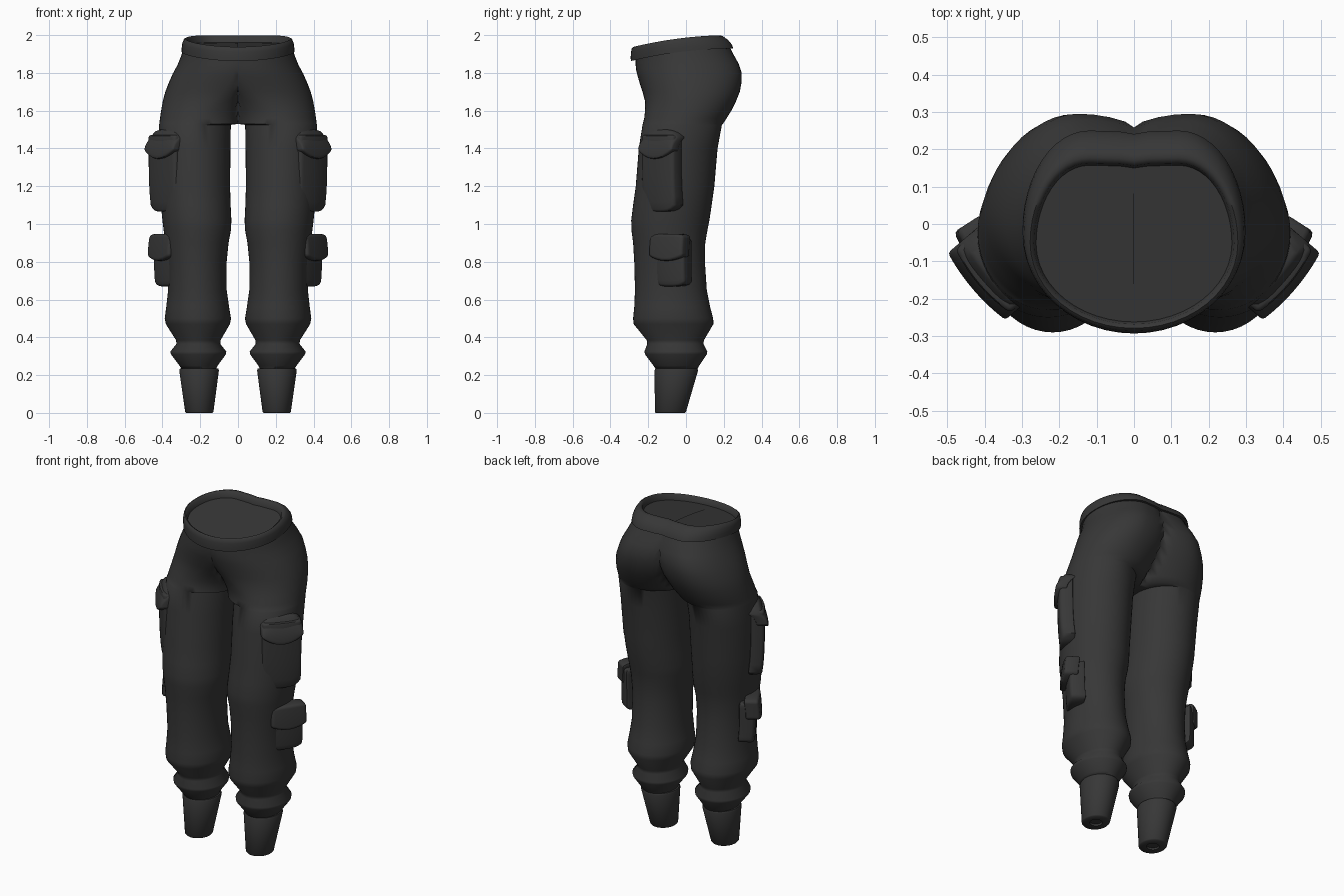
import bpy, bmesh, math
from mathutils import Vector

cube = bpy.data.objects.get("Cube")
if cube:
    bpy.data.objects.remove(cube, do_unlink=True)

SEGMENTS = 48

cloth = bpy.data.materials.new("charcoal cloth")
cloth.use_nodes = True
colour = (0.038, 0.038, 0.038, 1)
cloth.diffuse_color = colour
shader = next(n for n in cloth.node_tree.nodes if n.type == 'BSDF_PRINCIPLED')
shader.inputs["Base Color"].default_value = colour
shader.inputs["Roughness"].default_value = 0.8


def finish(name, bm, angle=60):
    """Turn a right-hand half into a mirrored, smooth shaded object."""
    mesh = bpy.data.meshes.new(name)
    bm.to_mesh(mesh)
    bm.free()
    mesh.materials.append(cloth)
    obj = bpy.data.objects.new(name, mesh)
    bpy.context.collection.objects.link(obj)
    bpy.ops.object.select_all(action='DESELECT')
    obj.select_set(True)
    bpy.context.view_layer.objects.active = obj
    bpy.ops.object.shade_smooth_by_angle(angle=math.radians(angle))
    mirror = obj.modifiers.new("Mirror", 'MIRROR')
    mirror.merge_threshold = 0.0005
    return obj


def ring(z, x_in, x_out, front, back, mid_front=None, mid_back=None, tilt=0):
    """Cross-section whose front and back peaks may sit at different x."""
    middle = (x_in + x_out) / 2
    mid_front = middle if mid_front is None else mid_front
    mid_back = middle if mid_back is None else mid_back
    points = []
    for i in range(SEGMENTS):
        t = math.tau * i / SEGMENTS
        c, s = math.cos(t), math.sin(t)
        mid = mid_back if s > 0 else mid_front
        x = mid + c * (x_out - mid if c > 0 else mid - x_in)
        y = (front + back) / 2 + s * (back - front) / 2
        dip = tilt * 0.065 * ((0.24 - y) / 0.53) ** 2
        points.append((max(x, 0), y, z - dip))
    return points


def loft(name, rows, cap_bottom=True, cap_top=True):
    """Skin rings from the bottom up, leaving the centre plane open."""
    bm = bmesh.new()
    rings = [[bm.verts.new(p) for p in ring(*row)] for row in rows]
    for low, high in zip(rings, rings[1:]):
        for i in range(SEGMENTS):
            j = (i + 1) % SEGMENTS
            quad = (low[i], low[j], high[j], high[i])
            if max(v.co.x for v in quad) > 1e-6:
                bm.faces.new(quad)
    if cap_bottom:
        bm.faces.new(rings[0][::-1])
    if cap_top:
        bm.faces.new(rings[-1])
    bmesh.ops.delete(bm, geom=[v for v in bm.verts if not v.link_faces], context='VERTS')
    return finish(name, bm)


def slab(name, centre, normal, half_width, depth, top, bottom, outward, bevel=0.012):
    """Padded panel: top, bottom and outward are functions of the panel position."""
    n = Vector(normal).normalized()
    across = Vector((-n.y, n.x, 0))
    cols, steps = 10, 8
    bm = bmesh.new()
    grid = []
    for i in range(cols + 1):
        u = 2 * i / cols - 1
        line = []
        for j in range(steps + 1):
            s = j / steps
            p = Vector(centre) + across * u * half_width + n * outward(u, s)
            p.z = top(u) + (bottom(u) - top(u)) * s
            line.append(bm.verts.new(p))
        grid.append(line)
    for a, b in zip(grid, grid[1:]):
        for j in range(steps):
            bm.faces.new((a[j], a[j + 1], b[j + 1], b[j]))
    # thicken towards the leg
    result = bmesh.ops.extrude_face_region(bm, geom=bm.faces[:], use_keep_orig=True)
    moved = [v for v in result["geom"] if isinstance(v, bmesh.types.BMVert)]
    bmesh.ops.translate(bm, verts=moved, vec=-n * depth)
    bmesh.ops.recalc_face_normals(bm, faces=bm.faces[:])
    sharp = [e for e in bm.edges if e.calc_face_angle(0) > math.radians(50)]
    bmesh.ops.bevel(bm, geom=sharp, offset=bevel, segments=2, profile=0.5,
                    affect='EDGES', clamp_overlap=True)
    return finish(name, bm, 45)


# Legs from ankle to crotch: z, inner x, outer x, front y, back y
leg_rows = [
    (0.235, 0.115, 0.3, -0.163, 0.062),
    (0.25, 0.108, 0.31, -0.172, 0.07),
    (0.31, 0.064, 0.355, -0.217, 0.11),
    (0.325, 0.062, 0.358, -0.22, 0.113),
    (0.365, 0.094, 0.326, -0.205, 0.092),
    (0.385, 0.092, 0.328, -0.208, 0.095),
    (0.47, 0.043, 0.382, -0.277, 0.145),
    (0.5, 0.037, 0.388, -0.28, 0.144),
    (0.56, 0.047, 0.38, -0.274, 0.128),
    (0.65, 0.06, 0.37, -0.27, 0.11),
    (0.8, 0.06, 0.375, -0.274, 0.1),
    (0.9, 0.05, 0.385, -0.28, 0.102),
    (0.97, 0.037, 0.394, -0.289, 0.114),
    (1.02, 0.035, 0.4, -0.29, 0.124),
    (1.1, 0.039, 0.408, -0.28, 0.136),
    (1.2, 0.042, 0.414, -0.266, 0.15),
    (1.4, 0.04, 0.42, -0.25, 0.167),
    (1.525, 0.038, 0.418, -0.23, 0.19),
]

# Hips: as above, then x of the front peak, x of the back peak, waist tilt
hip_rows = [
    (1.53, -0.012, 0.417, 0.215, 0.21, -0.229, 0.195),
    (1.56, -0.025, 0.413, 0.21, 0.2, -0.221, 0.215),
    (1.6, -0.05, 0.407, 0.18, 0.19, -0.217, 0.24),
    (1.65, -0.08, 0.398, 0.13, 0.18, -0.217, 0.265),
    (1.7, -0.12, 0.385, 0.08, 0.17, -0.23, 0.285),
    (1.75, -0.15, 0.366, 0.05, 0.16, -0.245, 0.294, 0.1),
    (1.8, -0.18, 0.345, 0.03, 0.15, -0.256, 0.295, 0.3),
    (1.85, -0.22, 0.32, 0.02, 0.13, -0.264, 0.278, 0.6),
    (1.9, -0.25, 0.302, 0, 0.11, -0.267, 0.25, 0.9),
    (1.945, -0.25, 0.288, 0, 0.1, -0.267, 0.228, 1),
]
hip_rows = [(z, a, b, f, k, mf, mb, *t) for z, a, b, mf, mb, f, k, *t in hip_rows]
loft("trousers", leg_rows + hip_rows, cap_top=False)

# Waistband with a rolled rim and a shallow recessed top: z, outer x, front y, back y
band_rows = [
    (1.928, 0.285, -0.262, 0.23),
    (1.928, 0.299, -0.292, 0.25),
    (1.95, 0.298, -0.293, 0.243),
    (1.975, 0.295, -0.291, 0.222),
    (1.995, 0.287, -0.287, 0.195),
    (2.0, 0.278, -0.279, 0.178),
    (1.992, 0.268, -0.268, 0.163),
    (1.962, 0.262, -0.262, 0.157),
]
loft("waistband", [(z, -0.5, x, f, b, 0, 0.12, 1) for z, x, f, b in band_rows],
     cap_bottom=False)

# Ankle cuffs with a small recess underneath
loft("ankle_cuffs", [
    (0.012, 0.17, 0.24, -0.117, -0.047),
    (0, 0.17, 0.24, -0.117, -0.047),
    (0, 0.135, 0.275, -0.16, -0.005),
    (0.006, 0.13, 0.28, -0.165, 0),
    (0.225, 0.101, 0.311, -0.166, 0.064),
    (0.235, 0.105, 0.307, -0.162, 0.06),
])

# Thigh pockets: rounded pouch under a flap that flares outward
thigh = dict(centre=(0.425, -0.17, 0), normal=(0.76, -0.65, 0))
slab("thigh_pocket", half_width=0.112, depth=0.075, **thigh,
     top=lambda u: 1.47,
     bottom=lambda u: 1.065 + 0.035 * u ** 4,
     outward=lambda u, s: -0.012 - 0.015 * u * u - 0.015 * s ** 4)
slab("thigh_pocket_flap", half_width=0.118, depth=0.065, **thigh,
     top=lambda u: 1.5 - 0.04 * u ** 4,
     bottom=lambda u: 1.345 + 0.045 * u * u,
     outward=lambda u, s: 0.008 - 0.055 * (1 - s) ** 2 - 0.012 * u * u)

# Shin pockets: smaller pouch under a boxy flap
shin = dict(centre=(0.425, -0.11, 0), normal=(0.84, -0.54, 0))
slab("shin_pocket", half_width=0.095, depth=0.085, **shin,
     top=lambda u: 0.92,
     bottom=lambda u: 0.67 + 0.02 * u ** 4,
     outward=lambda u, s: -0.022 - 0.01 * u * u - 0.008 * s ** 4)
slab("shin_pocket_flap", half_width=0.105, depth=0.08, **shin,
     top=lambda u: 0.948 - 0.01 * u ** 4,
     bottom=lambda u: 0.805 + 0.025 * u * u,
     outward=lambda u, s: 0.008 - 0.012 * (1 - s) ** 2 - 0.008 * u * u)
